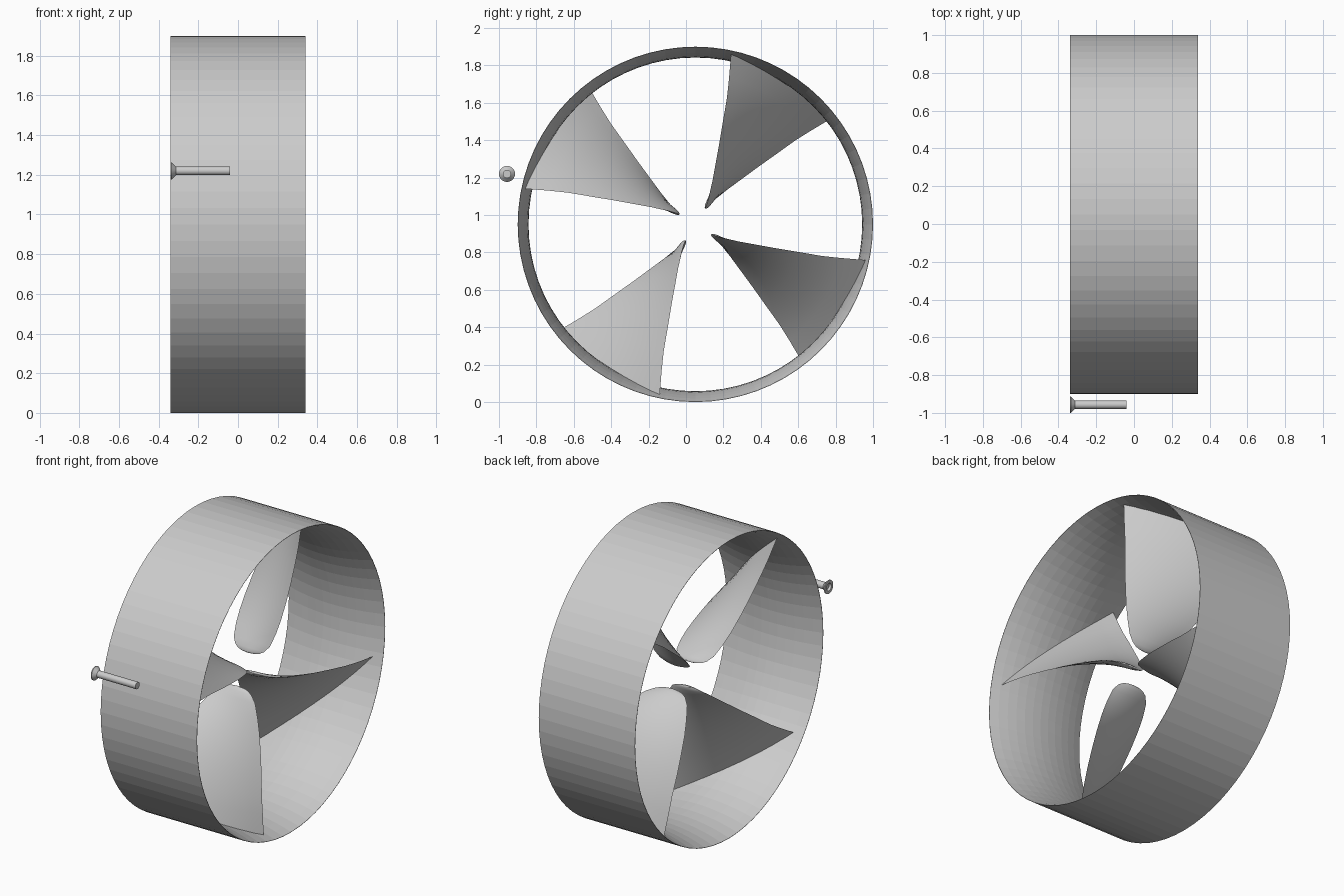
import bpy, bmesh
from math import sin, cos, pi, radians, sqrt

if "Cube" in bpy.data.objects:
    bpy.data.objects.remove(bpy.data.objects["Cube"])

CY, CZ, R, HALF = 0.05, 0.95, 0.95, 0.34   # ring centre, radius, half length


def finish(name, bm, smooth=None):
    bmesh.ops.remove_doubles(bm, verts=bm.verts[:], dist=1e-5)
    bmesh.ops.recalc_face_normals(bm, faces=bm.faces[:])
    me = bpy.data.meshes.new(name)
    bm.to_mesh(me)
    bm.free()
    ob = bpy.data.objects.new(name, me)
    bpy.context.collection.objects.link(ob)
    if smooth:
        bpy.ops.object.select_all(action='DESELECT')
        ob.select_set(True)
        bpy.context.view_layer.objects.active = ob
        bpy.ops.object.shade_smooth_by_angle(angle=radians(smooth))
    return ob


def skin(bm, rows, closed):
    """Join rows of points with quads; each row may be a closed loop."""
    vs = [[bm.verts.new(p) for p in row] for row in rows]
    for a, b in zip(vs, vs[1:]):
        n = len(a)
        for i in range(n if closed else n - 1):
            j = (i + 1) % n
            bm.faces.new((a[i], a[j], b[j], b[i]))


def lathe(name, profile, cy, cz, sides, smooth=None):
    """Spin an (x, radius) profile about an axis parallel to x."""
    bm = bmesh.new()
    skin(bm, [[(x, cy + r * cos(2 * pi * i / sides), cz + r * sin(2 * pi * i / sides))
               for i in range(sides)] for x, r in profile], True)
    return finish(name, bm, smooth)


def inner_radius(x):
    return 0.948 - 0.056 * (1 - (x / HALF) ** 2)


# Duct ring: straight outside, inside bulging towards the axis
inside = [(x, inner_radius(x)) for x in [HALF * (1 - i / 6) for i in range(13)]]
lathe("duct_ring", [(-HALF, R), (HALF, R)] + inside + [(-HALF, R)], CY, CZ, 72)

# Blade stations: radius, half extent along x, half angle in degrees
STATIONS = [(.100, .0, 0), (.104, .045, .5), (.112, .075, 1.2), (.13, .105, 2.5),
            (.17, .138, 6), (.25, .168, 10.5), (.34, .193, 13.5), (.45, .215, 15.5),
            (.57, .235, 17), (.70, .252, 18), (.80, .266, 19), (.90, .28, 20.2)]
STEPS = 12


def blade(name, centre):
    bm = bmesh.new()
    rows = []
    for k, (r, hx, deg) in enumerate(STATIONS):
        ha = radians(deg)
        length = sqrt(hx ** 2 + (r * ha) ** 2) or 1
        thick = min(0.014, hx * 0.13)
        row = []
        for side in (1, -1):
            for i in range(STEPS):
                s = side * (-1 + 2 * i / STEPS)
                t = side * thick * (1 - s * s)
                x = s * hx - t * r * ha / length
                rr = inner_radius(x) + 0.003 if k == len(STATIONS) - 1 else r
                a = centre + s * ha + t * hx / length / r
                row.append((x, CY + rr * cos(a), CZ + rr * sin(a)))
        rows.append(row)
    skin(bm, rows, True)
    bmesh.ops.dissolve_degenerate(bm, edges=bm.edges[:], dist=1e-6)
    return finish(name, bm, 30)


# Four twisted blades reaching inwards from the ring
for n in range(4):
    blade(f"blade_{n + 1}", radians(58 + 90 * n))

# Countersunk bolt beside the ring, with a recessed head
lathe("bolt", [(-.325, 0), (-.325, .022), (-.34, .024), (-.34, .043), (-.334, .043),
               (-.313, .022), (-.04, .022), (-.04, 0)], -0.957, 1.22, 24, 30)
